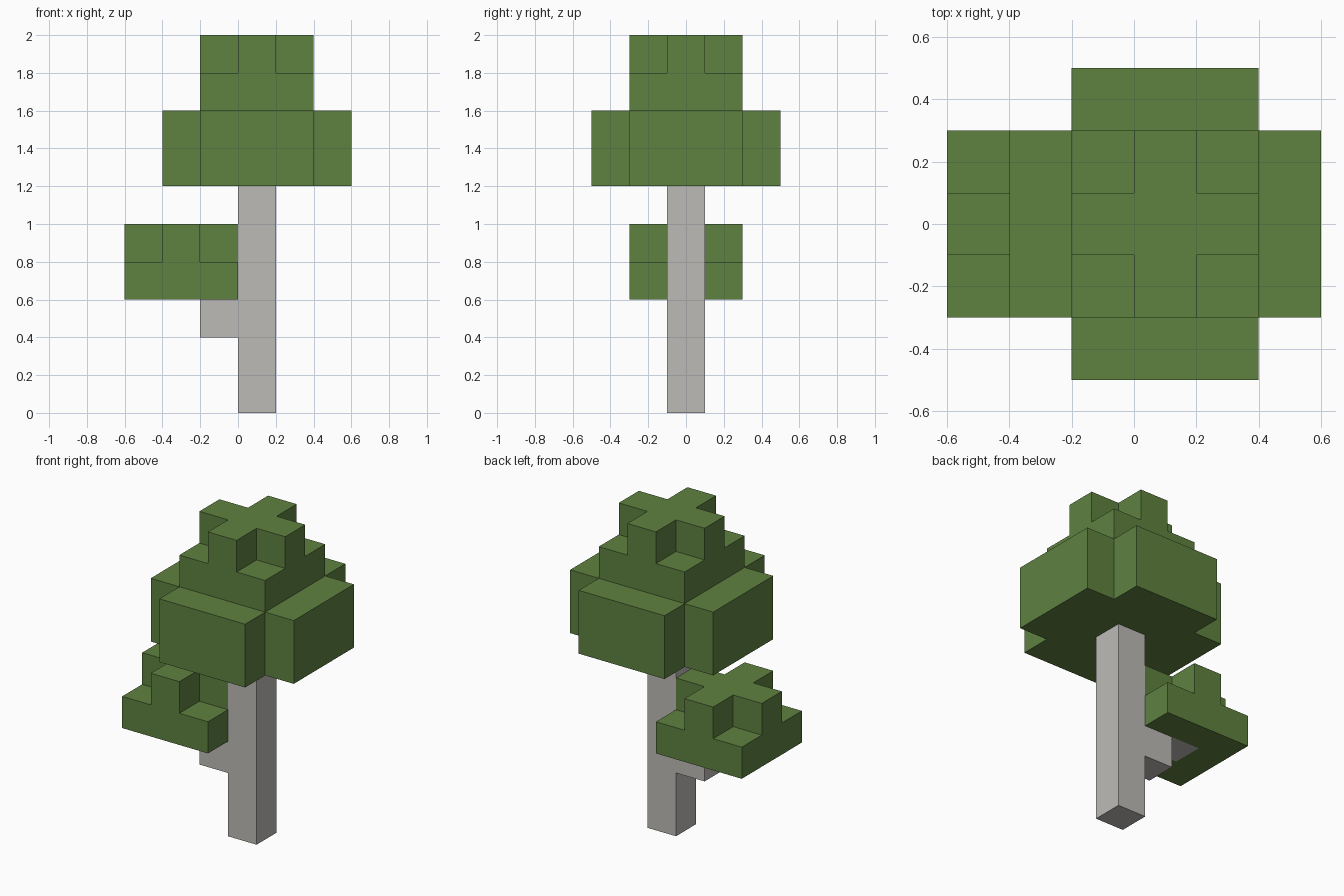
import bpy
import bmesh
from itertools import product
from mathutils import Vector

if "Cube" in bpy.data.objects:
    bpy.data.objects.remove(bpy.data.objects["Cube"], do_unlink=True)

UNIT = 0.2  # edge length of one block


def material(name, rgb):
    mat = bpy.data.materials.new(name)
    mat.use_nodes = True
    colour = (*rgb, 1.0)
    mat.diffuse_color = colour
    mat.node_tree.nodes["Principled BSDF"].inputs["Base Color"].default_value = colour
    return mat


def layer(cx, z, radius, shape):
    """Blocks of one leaf layer centred on column cx."""
    span = range(-radius, radius + 1)
    cells = set()
    for dx, dy in product(span, span):
        corner = abs(dx) == radius and abs(dy) == radius
        if shape == "square" or not corner:
            cells.add((cx + dx, dy, z))
    return cells


def build_blocks(name, cells, solid, mat):
    """Skin a set of blocks, leaving out faces hidden against other blocks."""
    bm = bmesh.new()
    verts = {}
    for cell in sorted(cells):
        for axis, sign in product(range(3), (-1, 1)):
            neighbour = list(cell)
            neighbour[axis] += sign
            if tuple(neighbour) in solid:
                continue
            u, v = (axis + 1) % 3, (axis + 2) % 3
            ring = []
            for a, b in ((0, 0), (1, 0), (1, 1), (0, 1)):
                corner = list(cell)
                corner[axis] += sign > 0
                corner[u] += a
                corner[v] += b
                key = tuple(corner)
                if key not in verts:
                    x, y, z = key
                    verts[key] = bm.verts.new(Vector((x, y - 0.5, z)) * UNIT)
                ring.append(verts[key])
            bm.faces.new(ring if sign > 0 else ring[::-1])
    mesh = bpy.data.meshes.new(name)
    bm.to_mesh(mesh)
    bm.free()
    mesh.materials.append(mat)
    obj = bpy.data.objects.new(name, mesh)
    bpy.context.collection.objects.link(obj)
    return obj


bark = material("pale grey bark", (0.508, 0.497, 0.474))
leaf = material("leaf green", (0.114, 0.220, 0.051))

# Trunk and the stepped side branch
trunk = {(0, 0, z) for z in range(6)}
branch = {(-1, 0, 2), (-2, 0, 3)}

# Small side crown around the branch tip
side_crown = layer(-2, 3, 1, "square") | layer(-2, 4, 1, "cross")
side_crown -= branch

# Main crown: two wide layers, a square one and a cross on top
main_crown = layer(0, 6, 2, "cross") | layer(0, 7, 2, "cross")
main_crown |= layer(0, 8, 1, "square") | layer(0, 9, 1, "cross")

parts = (
    ("trunk", trunk, bark),
    ("branch", branch, bark),
    ("side_crown", side_crown, leaf),
    ("main_crown", main_crown, leaf),
)
solid = trunk | branch | side_crown | main_crown
for name, cells, mat in parts:
    build_blocks(name, cells, solid, mat)
